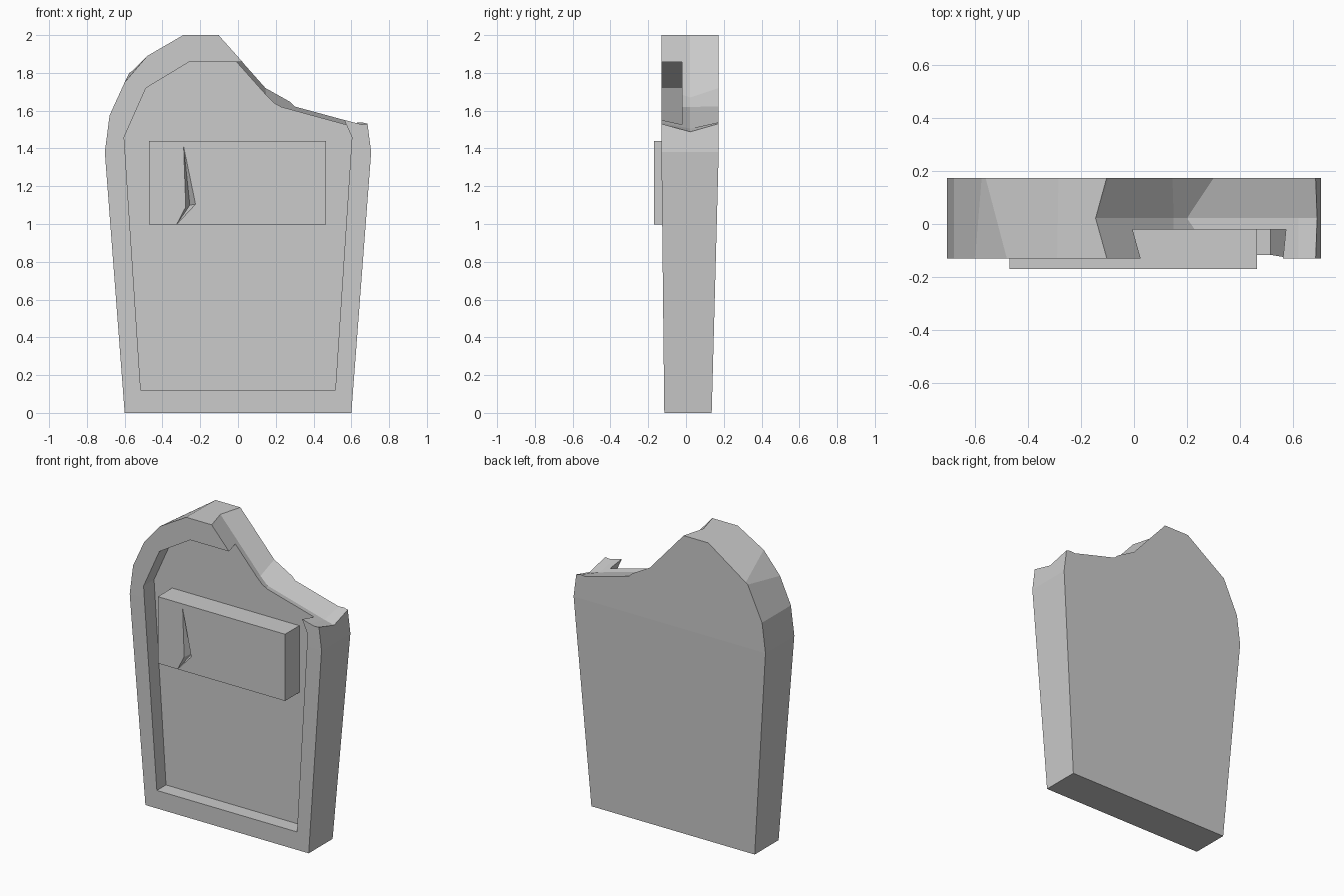
import bpy, bmesh

if "Cube" in bpy.data.objects:
    bpy.data.objects.remove(bpy.data.objects["Cube"])


def make_object(name, bm):
    bmesh.ops.recalc_face_normals(bm, faces=bm.faces)
    mesh = bpy.data.meshes.new(name)
    bm.to_mesh(mesh)
    bm.free()
    obj = bpy.data.objects.new(name, mesh)
    bpy.context.collection.objects.link(obj)
    return obj


def loft(sections):
    """Join (y, [(x, z), ...]) sections of equal length into a closed solid."""
    bm = bmesh.new()
    rings = [[bm.verts.new((x, y, z)) for x, z in pts] for y, pts in sections]
    n = len(rings[0])
    for a, b in zip(rings, rings[1:]):
        for i in range(n):
            j = (i + 1) % n
            bm.faces.new((a[i], a[j], b[j], b[i]))
    bm.faces.new(rings[0])
    bm.faces.new(rings[-1])
    return bm


def mirrored(half):
    return half + [(-x, z) for x, z in reversed(half)]


def carve(target, cutter):
    cutter.hide_render = True
    mod = target.modifiers.new("carve", 'BOOLEAN')
    mod.operation = 'DIFFERENCE'
    mod.solver = 'EXACT'
    mod.object = cutter
    bpy.context.view_layer.objects.active = target
    bpy.ops.object.modifier_apply(modifier=mod.name)
    bpy.data.objects.remove(cutter)


# Arched slab, thinner towards the foot
front = mirrored([(-0.6, 0), (-0.705, 1.38), (-0.68, 1.575), (-0.60, 1.75),
                  (-0.48, 1.89), (-0.29, 2.0)])
back = mirrored([(-0.6, 0), (-0.705, 1.38), (-0.68, 1.575), (-0.575, 1.80),
                 (-0.56, 1.81), (-0.285, 2.0)])
bm = loft([(-0.13, front), (0.173, back)])
bmesh.ops.bisect_plane(bm, geom=bm.verts[:] + bm.edges[:] + bm.faces[:],
                       plane_co=(0, 0, 1.38), plane_no=(0, 0, 1), dist=1e-4)
for v in bm.verts:
    if v.co.z < 0.01:
        v.co.y = -0.115 if v.co.y < 0 else 0.136
slab = make_object("stone_slab", bm)

# Sunken front panel
panel = mirrored([(-0.515, 0.12), (-0.603, 1.46), (-0.487, 1.72), (-0.26, 1.857)])
carve(slab, make_object("panel_cutter", loft([(-0.3, panel), (-0.02, panel)])))

# Broken upper corner, with a V-shaped valley along the middle
edge = [(-0.095, 1.99), (0.145, 1.72), (0.30, 1.622), (0.62, 1.535), (0.69, 1.53)]
valley = [(-0.145, 2.0), (0.15, 1.67), (0.20, 1.62), (0.62, 1.505), (0.69, 1.488)]


def break_section(k):
    pts = [(vx + k * (ex - vx), vz + k * (ez - vz))
           for (vx, vz), (ex, ez) in zip(valley, edge)]
    (x0, z0), (x1, z1) = pts[0], pts[-1]
    return [(x0 - 0.17, 2.2 + z0 - 2.0)] + pts + [(1.0, z1), (1.0, 2.2)]


carve(slab, make_object("break_cutter", loft([
    (-0.275, break_section(2)), (0.022, break_section(0)), (0.324, break_section(2))])))

# Raised plaque with a chipped crack
rect = [(-0.47, 0.997), (0.465, 0.997), (0.465, 1.44), (-0.47, 1.44)]
plaque = make_object("plaque", loft([(-0.17, rect), (-0.015, rect)]))
bm = bmesh.new()
base = [bm.verts.new((x, -0.173, z)) for x, z in
        [(-0.29, 1.43), (-0.223, 1.105), (-0.33, 0.99), (-0.278, 1.09)]]
tip = bm.verts.new((-0.255, -0.12, 1.10))
for i in range(4):
    bm.faces.new((base[i], base[(i + 1) % 4], tip))
bm.faces.new((base[0], base[1], base[3]))
bm.faces.new((base[1], base[2], base[3]))
carve(plaque, make_object("crack_cutter", bm))
